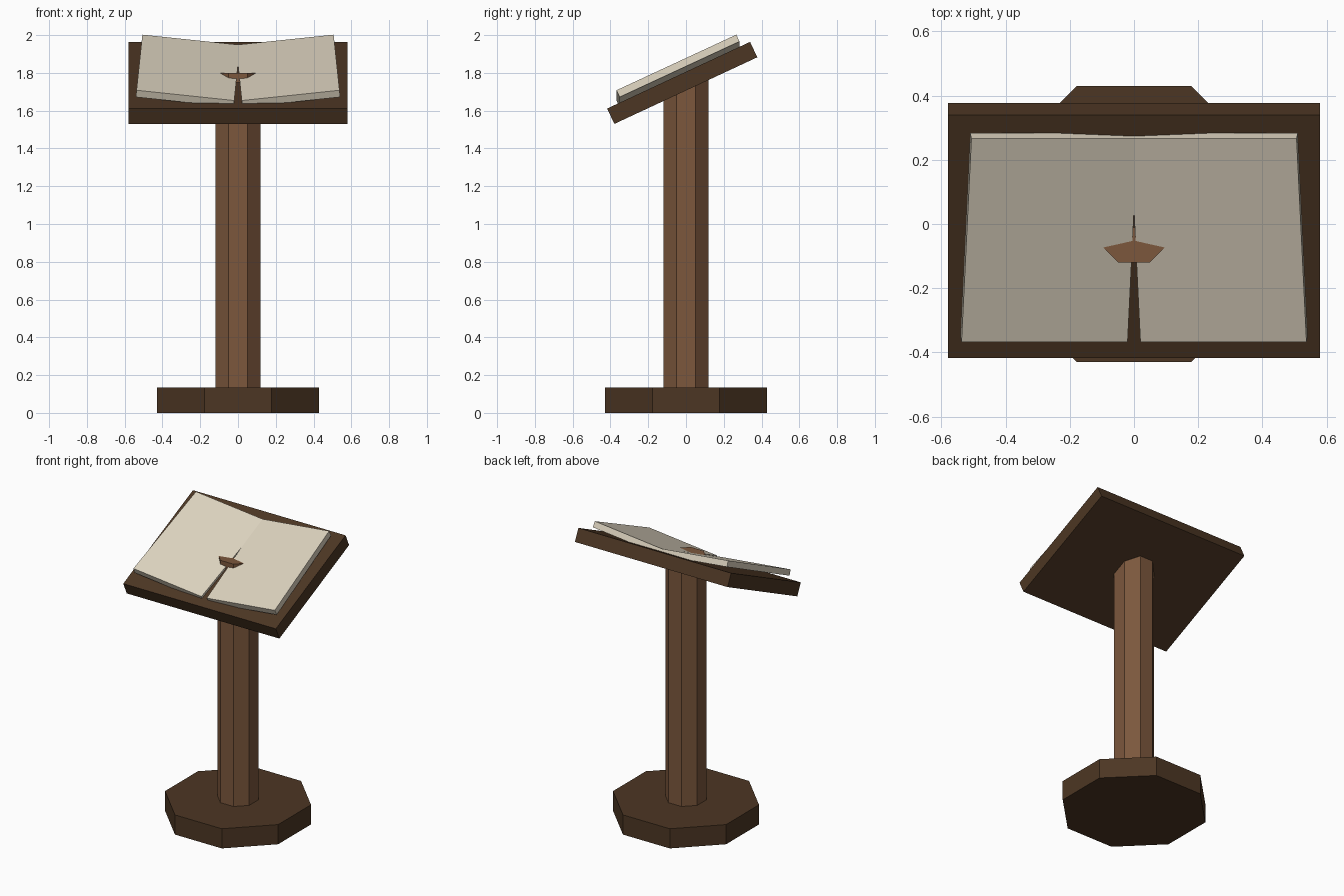
import bpy
from math import radians, cos, pi

cube = bpy.data.objects.get("Cube")
if cube:
    bpy.data.objects.remove(cube, do_unlink=True)


def make_material(name, rgb):
    mat = bpy.data.materials.new(name)
    mat.use_nodes = True
    colour = (*rgb, 1)
    mat.diffuse_color = colour
    mat.node_tree.nodes["Principled BSDF"].inputs["Base Color"].default_value = colour
    return mat


dark_wood = make_material("dark wood", (0.073, 0.037, 0.017))
warm_wood = make_material("warm wood", (0.2, 0.096, 0.046))
paper = make_material("cream paper", (0.72, 0.65, 0.52))


def octagon(name, apothem, bottom, top, mat):
    """Upright eight-sided prism with flat sides facing the axes."""
    bpy.ops.mesh.primitive_cylinder_add(
        vertices=8, radius=apothem / cos(pi / 8), depth=top - bottom,
        location=(0, 0, (top + bottom) / 2), rotation=(0, 0, pi / 8))
    finish(name, mat)


def box(name, size, location, rotation, mat):
    bpy.ops.mesh.primitive_cube_add(size=1, location=location, rotation=rotation)
    bpy.context.object.scale = size
    finish(name, mat)


def finish(name, mat):
    obj = bpy.context.object
    obj.name = obj.data.name = name
    obj.data.materials.append(mat)
    bpy.ops.object.transform_apply(location=False, rotation=True, scale=True)


SLOPE = radians(25)
PAGE_TILT = radians(6)

# Stand
octagon("base", 0.43, 0, 0.135, dark_wood)
octagon("post", 0.12, 0.135, 1.80, warm_wood)

# Sloping desk board
box("desk_board", (1.16, 0.835, 0.09), (0, -0.02, 1.747), (SLOPE, 0, 0), dark_wood)

# Open book: two page blocks, each rising away from the spine
for side, label in ((1, "left"), (-1, "right")):
    box(label + "_page_block", (0.52, 0.70, 0.04),
        (side * 0.265, -0.0425, 1.81), (SLOPE, -side * PAGE_TILT, 0), paper)
